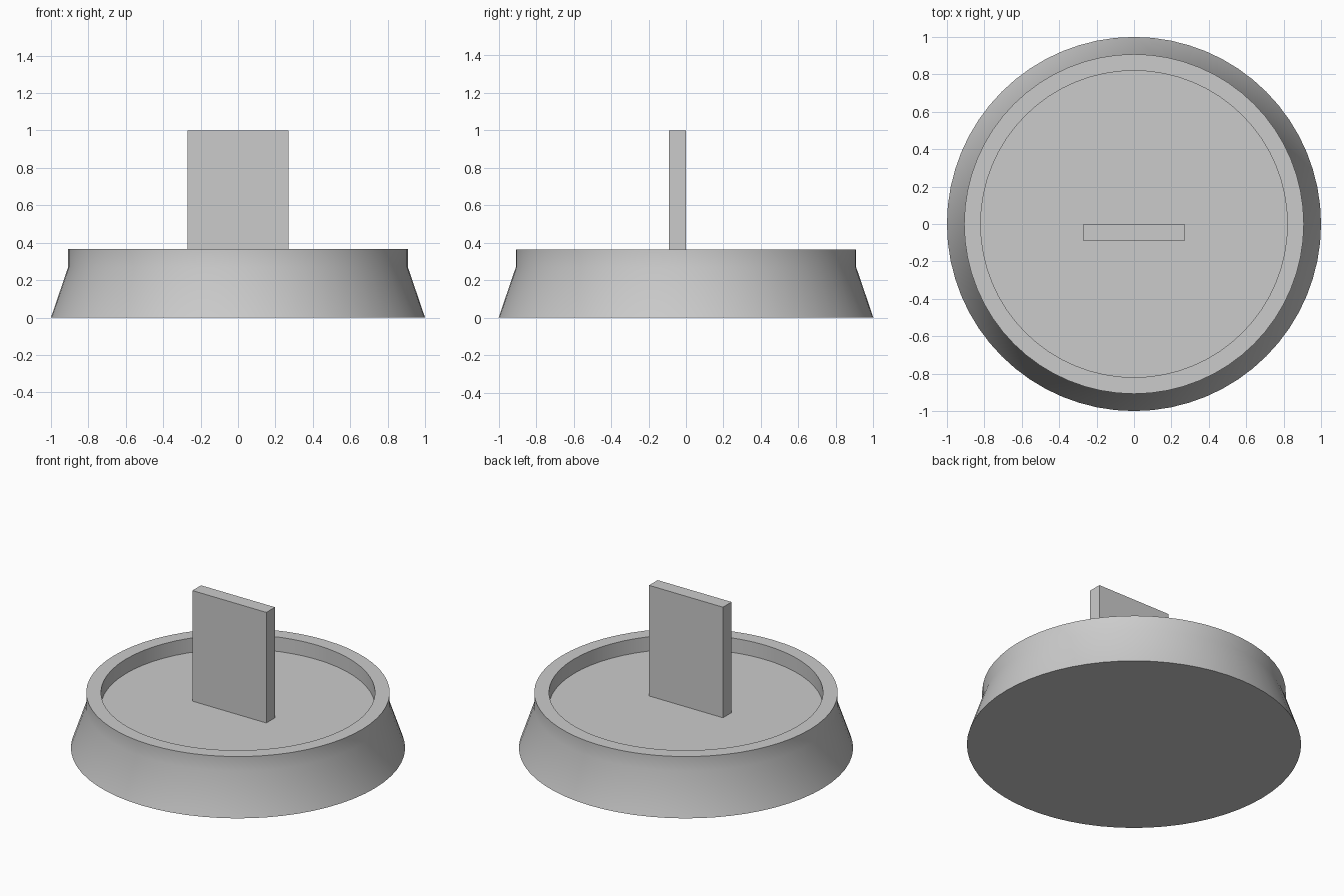
import bpy
import bmesh
import math
from mathutils import Matrix, Vector

default_cube = bpy.data.objects.get("Cube")
if default_cube:
    bpy.data.objects.remove(default_cube, do_unlink=True)

FLOOR = 0.27
RIM = 0.365
SIDES = 64

grey = bpy.data.materials.new("plain grey")
grey.use_nodes = True
colour = (0.6, 0.6, 0.6, 1)
grey.diffuse_color = colour
grey.node_tree.nodes["Principled BSDF"].inputs["Base Color"].default_value = colour


def make_object(name, bm):
    bmesh.ops.recalc_face_normals(bm, faces=bm.faces)
    mesh = bpy.data.meshes.new(name)
    bm.to_mesh(mesh)
    bm.free()
    mesh.materials.append(grey)
    obj = bpy.data.objects.new(name, mesh)
    bpy.context.collection.objects.link(obj)
    return obj


# Round base: flared skirt, upright collar, flat rim and recessed floor
profile = [(1, 0), (0.908, FLOOR), (0.908, RIM), (0.82, RIM), (0.82, FLOOR)]
bm = bmesh.new()
rings = []
for radius, z in profile:
    ring = bmesh.ops.create_circle(
        bm, segments=SIDES, radius=radius, matrix=Matrix.Translation((0, 0, z)))
    rings.append(ring["verts"])
for low, high in zip(rings, rings[1:]):
    for i in range(SIDES):
        j = (i + 1) % SIDES
        bm.faces.new((low[i], low[j], high[j], high[i]))
bm.faces.new(rings[0])
bm.faces.new(rings[-1])
base = make_object("round_base", bm)

bpy.ops.object.select_all(action="DESELECT")
base.select_set(True)
bpy.context.view_layer.objects.active = base
bpy.ops.object.shade_smooth_by_angle(angle=math.radians(30))

# Upright plate standing on the floor
size = Vector((0.54, 0.09, 1 - FLOOR))
centre = Vector((0, -size.y / 2, FLOOR + size.z / 2))
bm = bmesh.new()
bmesh.ops.create_cube(
    bm, size=1, matrix=Matrix.Translation(centre) @ Matrix.Diagonal(size).to_4x4())
make_object("upright_plate", bm)
